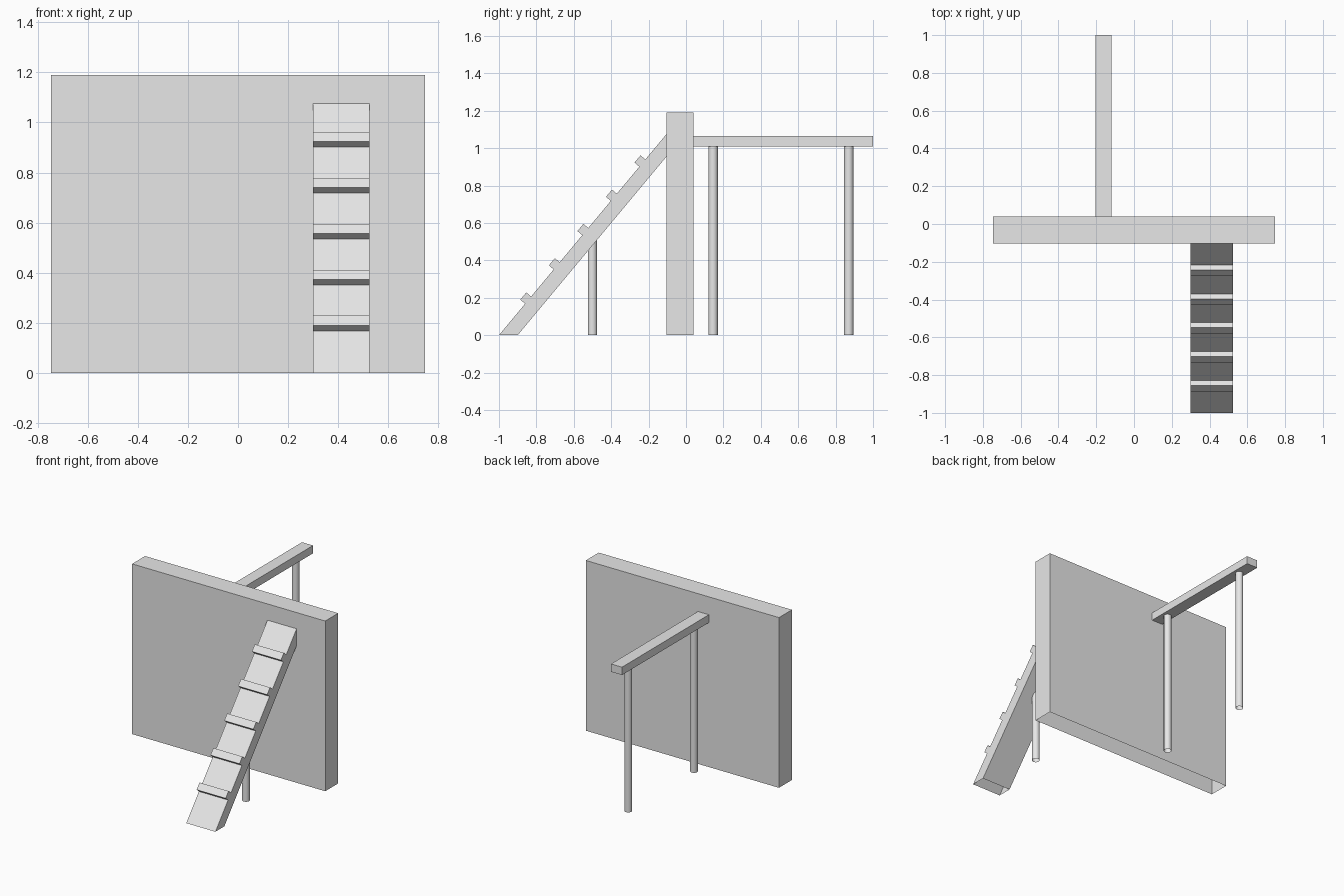
import bpy, bmesh, math
from mathutils import Vector

cube = bpy.data.objects.get("Cube")
if cube:
    bpy.data.objects.remove(cube, do_unlink=True)

grey = bpy.data.materials.new("light_grey")
grey.use_nodes = True
grey.diffuse_color = (0.8, 0.8, 0.8, 1)
grey.node_tree.nodes["Principled BSDF"].inputs["Base Color"].default_value = grey.diffuse_color


def finish(name, bm):
    mesh = bpy.data.meshes.new(name)
    bm.to_mesh(mesh)
    bm.free()
    mesh.materials.append(grey)
    obj = bpy.data.objects.new(name, mesh)
    bpy.context.collection.objects.link(obj)
    return obj


def extrude_x(name, profile, x0, x1, open_base=False):
    """Extrude a (y, z) outline along x; open_base leaves the ground side open."""
    bm = bmesh.new()
    face = bm.faces.new([bm.verts.new((x0, y, z)) for y, z in profile])
    new = bmesh.ops.extrude_face_region(bm, geom=[face], use_keep_orig=True)["geom"]
    bmesh.ops.translate(bm, verts=[v for v in new if isinstance(v, bmesh.types.BMVert)],
                        vec=(x1 - x0, 0, 0))
    bmesh.ops.recalc_face_normals(bm, faces=bm.faces)
    if open_base:
        base = [f for f in bm.faces if all(v.co.z < 0.001 for v in f.verts)]
        bmesh.ops.delete(bm, geom=base, context='FACES_ONLY')
    return finish(name, bm)


def rect(y0, y1, z0, z1):
    return [(y0, z0), (y1, z0), (y1, z1), (y0, z1)]


def post(name, x, y, top):
    """Round open tube from the ground to the height top(y)."""
    bm = bmesh.new()
    bmesh.ops.create_cone(bm, cap_ends=False, segments=24, radius1=0.025, radius2=0.025, depth=1)
    for v in bm.verts:
        v.co.x += x
        v.co.y += y
        v.co.z = top(v.co.y) if v.co.z > 0 else 0
    for f in bm.faces:
        f.smooth = True
    return finish(name, bm)


# Wall, open underneath
extrude_x("wall", rect(-0.103, 0.04, 0, 1.19), -0.747, 0.747, open_base=True)

# Balance beam behind the wall and its two posts
extrude_x("beam", rect(0.04, 1.0, 1.01, 1.065), -0.205, -0.12)
for name, y in (("beam_post_inner", 0.145), ("beam_post_outer", 0.87)):
    post(name, -0.163, y, lambda y: 1.01)

# Sloping climbing board against the front of the wall
SLOPE = 1.2
LEFT, RIGHT = 0.525, 0.30
board = [(-1, 0), (-0.9, 0), (-0.103, 0.797 * SLOPE), (-0.103, 0.897 * SLOPE)]
extrude_x("ramp_board", board, RIGHT, LEFT, open_base=True)
post("ramp_post", 0.4125, -0.5, lambda y: (y + 0.9) * SLOPE)

# Foot cleats spaced up the board
along = Vector((1, SLOPE)).normalized()
out = Vector((-along.y, along.x))
for i in range(5):
    foot = Vector((-1, 0)) + along * (0.219 + 0.2385 * i)
    corners = [foot, foot + along * 0.05, foot + along * 0.05 + out * 0.034, foot + out * 0.034]
    extrude_x(f"ramp_cleat_{i + 1}", [tuple(c) for c in corners], RIGHT, LEFT)
